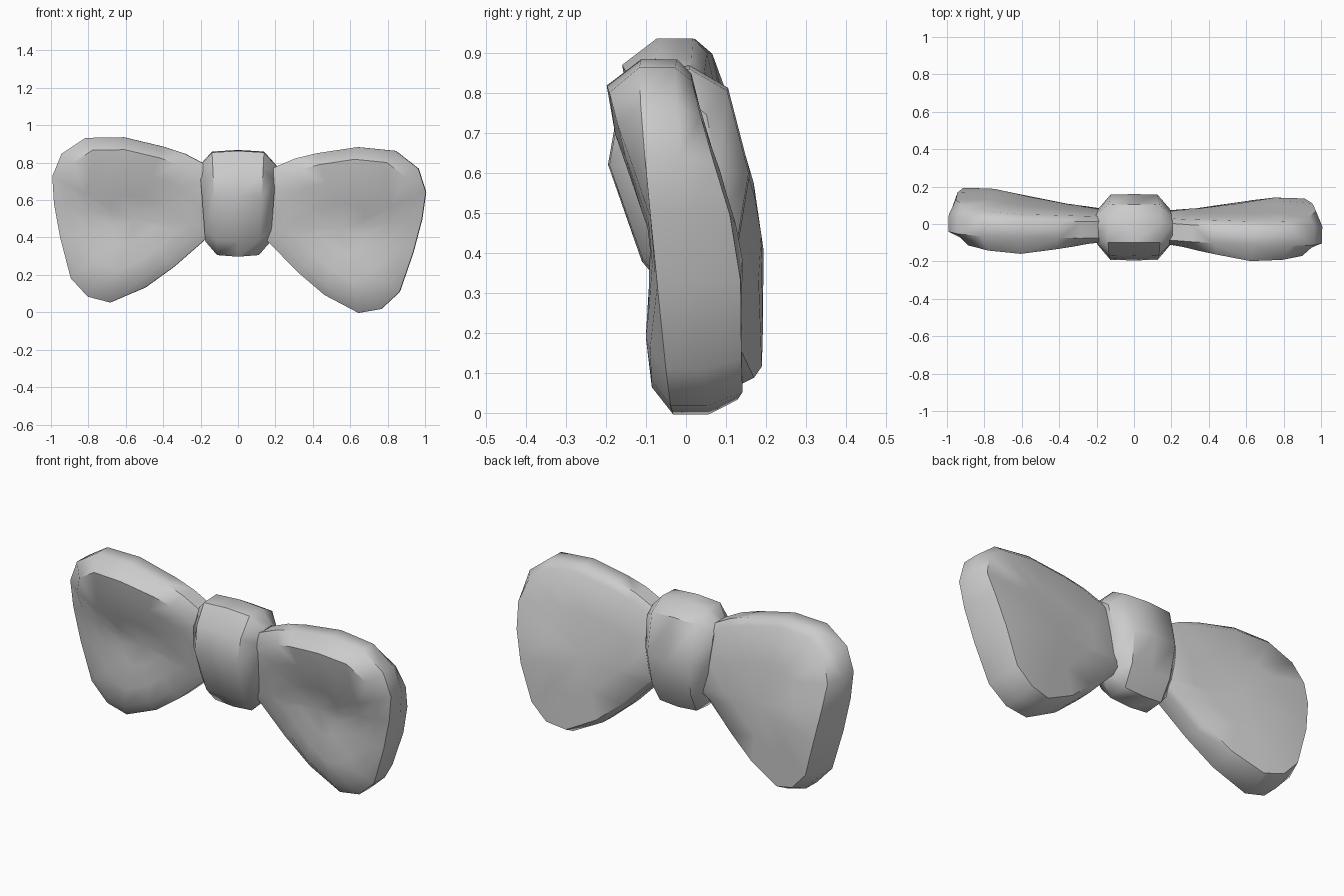
import bpy, bmesh, math
from mathutils import Matrix, Vector

cube = bpy.data.objects.get("Cube")
if cube:
    bpy.data.objects.remove(cube, do_unlink=True)

grey = bpy.data.materials.new("plain grey")
grey.use_nodes = True
grey.diffuse_color = (0.6, 0.6, 0.6, 1)
grey.node_tree.nodes["Principled BSDF"].inputs["Base Color"].default_value = (0.6, 0.6, 0.6, 1)


def ramp(v, a, b):
    return max(0.0, min(1.0, (v - a) / (b - a)))


def loft(name, rings, tips, transform=None):
    """Skin a list of equal rings and close both ends on tip points."""
    bm = bmesh.new()
    loops = [[bm.verts.new(p) for p in ring] for ring in rings]
    n = len(loops[0])
    for a, b in zip(loops, loops[1:]):
        for i in range(n):
            j = (i + 1) % n
            bm.faces.new((a[i], a[j], b[j], b[i]))
    for ring, tip in zip((loops[0], loops[-1]), tips):
        t = bm.verts.new(tip)
        for i in range(n):
            bm.faces.new((ring[i], ring[(i + 1) % n], t))
    if transform:
        bm.transform(transform)
    bmesh.ops.recalc_face_normals(bm, faces=bm.faces)
    mesh = bpy.data.meshes.new(name)
    bm.to_mesh(mesh)
    bm.free()
    mesh.materials.append(grey)
    obj = bpy.data.objects.new(name, mesh)
    bpy.context.collection.objects.link(obj)
    bpy.ops.object.select_all(action='DESELECT')
    obj.select_set(True)
    bpy.context.view_layer.objects.active = obj
    bpy.ops.object.shade_smooth_by_angle(angle=math.radians(45))


# Wing outline in x, z; the first and last points sit inside the knot
OUTLINE = [(.06, .72), (.2, .79), (.295, .835), (.41, .868), (.627, .91), (.83, .898),
           (.955, .808), (1, .685), (.985, .54), (.945, .36), (.88, .145), (.785, .05),
           (.665, .024), (.48, .112), (.33, .23), (.17, .382), (.06, .45)]
CX, CZ = .55, .47


def back_y(x, z):
    flare = ramp(x, .2, .75)
    return .07 + .095 * flare - .3 * max(0, z - .45) * (.4 + .6 * flare)


def front_y(x, z):
    bulge = .07 + .057 * ramp(x, .2, .6) - .03 * ramp(x, .7, .95)
    fold = .055 * max(0, 1 - abs(z - CZ) / .28) * ramp(x, .25, .55)
    return -bulge + fold - .15 * (z - .5)


def rim_y(offset):
    return lambda x, z: .035 - .09 * z + offset


def wing_ring(scale, depth):
    pts = [(CX + (x - CX) * scale, CZ + (z - CZ) * scale) for x, z in OUTLINE]
    return [(x, depth(x, z), z) for x, z in pts]


# Wings: flat back, rounded rim, pillowed front with a fold
layers = [(.5, back_y), (.92, back_y), (1, rim_y(.045)), (1, rim_y(-.045)),
          (.85, front_y), (.6, front_y), (.3, front_y)]
rings = [wing_ring(s, d) for s, d in layers]
tips = [(CX, back_y(CX, CZ), CZ), (CX, front_y(CX, CZ), CZ)]
pivot = Matrix.Translation(Vector((0, 0, .5)))
tilt = (pivot @ Matrix.Rotation(math.radians(-1.8), 4, 'Z')
        @ Matrix.Rotation(math.radians(2.4), 4, 'Y') @ pivot.inverted())
for name, side in (("left_wing", 1), ("right_wing", -1)):
    loft(name, rings, tips, tilt @ Matrix.Diagonal((side, 1, 1, 1)))

# Knot: a band with bevelled sides, slightly wider at the top
BAND = [(-.1, .86), (.01, .865), (.105, .81), (.16, .6), (.13, .42), (.07, .31),
        (-.04, .3), (-.11, .38), (-.195, .62), (-.17, .76)]
KY, KZ = -.015, .58


def knot_ring(x, sy, sz):
    ring = []
    for y, z in BAND:
        zz = KZ + (z - KZ) * sz
        ring.append((x * (1 + .4 * (zz - KZ)), KY + (y - KY) * sy, zz))
    return ring


loft("knot", [knot_ring(-.19, .55, .72), knot_ring(-.125, .98, .98), knot_ring(0, 1, 1.01),
              knot_ring(.125, .98, .98), knot_ring(.19, .55, .72)],
     [(-.187, KY, KZ), (.187, KY, KZ)])
